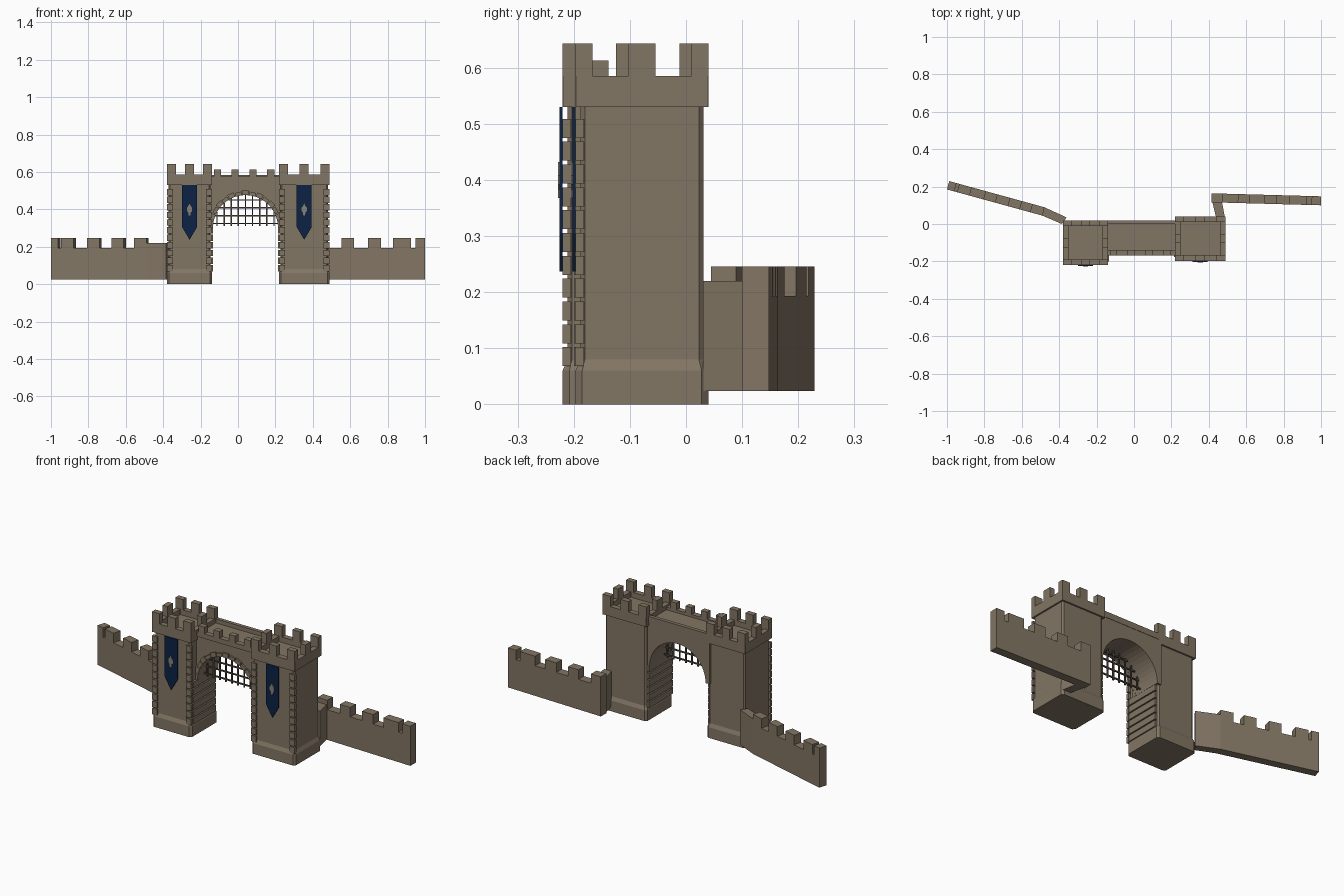
import bpy, bmesh, math
from mathutils import Vector

if "Cube" in bpy.data.objects:
    bpy.data.objects.remove(bpy.data.objects["Cube"])


def mat(name, col):
    m = bpy.data.materials.new(name)
    m.diffuse_color = (*col, 1)
    m.use_nodes = True
    m.node_tree.nodes["Principled BSDF"].inputs["Base Color"].default_value = m.diffuse_color
    return m


STONE = mat("stone", (0.225, 0.18, 0.128))
BLUE = mat("banner_blue", (0.004, 0.016, 0.06))
IRON = mat("dark_iron", (0.08, 0.065, 0.05))
PALE = mat("emblem_grey", (0.25, 0.225, 0.18))


def finish(bm, name, m):
    bmesh.ops.recalc_face_normals(bm, faces=bm.faces)
    me = bpy.data.meshes.new(name)
    bm.to_mesh(me)
    bm.free()
    me.materials.append(m)
    ob = bpy.data.objects.new(name, me)
    bpy.context.collection.objects.link(ob)
    return ob


def add_prism(bm, pts, offset):
    """Closed outline swept by an offset vector."""
    off = Vector(offset)
    a = [bm.verts.new(p) for p in pts]
    b = [bm.verts.new(Vector(p) + off) for p in pts]
    n = len(pts)
    bm.faces.new(a)
    bm.faces.new(b[::-1])
    for i in range(n):
        j = (i + 1) % n
        bm.faces.new((a[i], b[i], b[j], a[j]))


def add_box(bm, x0, x1, y0, y1, z0, z1):
    add_prism(bm, [(x0, y0, z0), (x1, y0, z0), (x1, y1, z0), (x0, y1, z0)], (0, 0, z1 - z0))


def loft(bm, rings):
    """Rings of chamfered rectangles: (x0, x1, y0, y1, chamfer, z)."""
    loops = []
    for x0, x1, y0, y1, c, z in rings:
        pts = [(x0 + c, y0), (x1 - c, y0), (x1, y0 + c), (x1, y1 - c),
               (x1 - c, y1), (x0 + c, y1), (x0, y1 - c), (x0, y0 + c)]
        loops.append([bm.verts.new((x, y, z)) for x, y in pts])
    bm.faces.new(loops[0][::-1])
    bm.faces.new(loops[-1])
    for a, b in zip(loops, loops[1:]):
        for i in range(8):
            j = (i + 1) % 8
            bm.faces.new((a[i], a[j], b[j], b[i]))


def tower(side, x0, x1, y0, y1, inner):
    # shaft with flared plinth
    s = 0.009
    shaft = (x0 + s, x1 - s, y0 + s, y1 - s, 0.008)
    bm = bmesh.new()
    loft(bm, [(x0, x1, y0, y1, 0.012, 0), (x0, x1, y0, y1, 0.012, 0.06),
              (*shaft, 0.08), (*shaft, 0.535)])
    finish(bm, side + "_tower_shaft", STONE)

    # crown: lower band, parapet and sunken roof
    t = 0.03
    bm = bmesh.new()
    c = 0.001
    loft(bm, [(x0, x1, y0, y1, c, 0.53), (x0, x1, y0, y1, c, 0.585),
              (x0 + t, x1 - t, y0 + t, y1 - t, c, 0.585),
              (x0 + t, x1 - t, y0 + t, y1 - t, c, 0.555)])
    finish(bm, side + "_tower_crown", STONE)

    # eight merlons, three along each side
    w = 0.048
    bm = bmesh.new()
    for i in range(3):
        for j in range(3):
            if i == 1 and j == 1:
                continue
            ax = x0 + (x1 - x0 - w) * i / 2
            ay = y0 + (y1 - y0 - w) * j / 2
            bx, by = ax + w, ay + w
            if i != 1:
                ax, bx = (x0, x0 + t) if i == 0 else (x1 - t, x1)
            if i != 1 and j != 1:      # corner merlons stay wide in x
                ax, bx = (x0, x0 + w) if i == 0 else (x1 - w, x1)
            if j != 1:
                ay, by = (y0, y0 + t) if j == 0 else (y1 - t, y1)
            add_box(bm, ax, bx, ay, by, 0.585, 0.643)
    finish(bm, side + "_tower_merlons", STONE)

    # corner stones on the front edges, long slabs on the passage side
    bm = bmesh.new()
    for k in range(11):
        z = 0.068 + k * 0.0407
        add_box(bm, x0, x0 + 0.032, y0, y0 + 0.015, z, z + 0.034)
        add_box(bm, x1 - 0.032, x1, y0, y0 + 0.015, z, z + 0.034)
        if z < 0.3:
            add_box(bm, inner - 0.012, inner + 0.012, y0 + 0.02, y1 - 0.02, z, z + 0.034)
    finish(bm, side + "_tower_corner_stones", STONE)

    # banner with pointed end and a small emblem plate
    cx = (x0 + x1) / 2
    bm = bmesh.new()
    out = [(-0.04, 0.53), (0.04, 0.53), (0.04, 0.305), (0, 0.237), (-0.04, 0.305)]
    add_prism(bm, [(cx + x, y0 - 0.005, z) for x, z in out], (0, 0.005, 0))
    finish(bm, side + "_banner", BLUE)
    bm = bmesh.new()
    out = [(0, 0.432), (0.006, 0.418), (0.014, 0.408), (0.014, 0.392), (0.006, 0.382), (0.005, 0.368),
           (-0.005, 0.368), (-0.006, 0.382), (-0.014, 0.392), (-0.014, 0.408), (-0.006, 0.418)]
    add_prism(bm, [(cx + x, y0 - 0.008, z) for x, z in out], (0, 0.003, 0))
    finish(bm, side + "_banner_emblem", PALE)


tower("left", -0.38, -0.138, -0.22, 0.018, -0.147)
tower("right", 0.218, 0.49, -0.197, 0.04, 0.227)

# gatehouse block with arched passage
CX, SPRING, R = 0.04, 0.302, 0.174
arc = [(CX + R * math.cos(a), SPRING + R * math.sin(a))
       for a in (math.pi * i / 24 for i in range(25))]
bm = bmesh.new()
outline = [(-0.16, SPRING), (-0.16, 0.56), (0.24, 0.56), (0.24, SPRING)] + arc
add_prism(bm, [(x, -0.16, z) for x, z in outline], (0, 0.178, 0))
finish(bm, "gatehouse_arch", STONE)

# gatehouse parapets and merlons
bm = bmesh.new()
add_box(bm, -0.14, 0.22, -0.168, -0.138, 0.548, 0.575)
add_box(bm, -0.14, 0.22, 0.0, 0.02, 0.55, 0.583)
for x in (-0.128, -0.034, 0.061, 0.156):
    add_box(bm, x, x + 0.038, -0.168, -0.138, 0.575, 0.613)
finish(bm, "gatehouse_parapet", STONE)

# wedge stones around the arch
bm = bmesh.new()
N = 15
for i in range(N):
    a0, a1 = (math.pi * (i + k) / N for k in (0.06, 0.94))
    r1 = 0.199 if i % 2 else 0.194
    pts = [(CX + r * math.cos(a), -0.169, SPRING + r * math.sin(a))
           for r, a in ((R, a0), (r1, a0), (r1, a1), (R, a1))]
    add_prism(bm, pts, (0, 0.02, 0))
finish(bm, "arch_stones", STONE)

# raised portcullis
bm = bmesh.new()
h = 0.0035
for i in range(-4, 5):
    x = CX + i * 0.038
    top = SPRING + math.sqrt(R * R - (x - CX) ** 2)
    add_box(bm, x - h, x + h, -0.11 - h, -0.11 + h, 0.31, top)
for z in (0.324, 0.366, 0.408, 0.45):
    half = math.sqrt(R * R - (z - SPRING) ** 2)
    add_box(bm, CX - half, CX + half, -0.11 - h, -0.11 + h, z - h, z + h)
finish(bm, "portcullis", IRON)


# curtain walls: straight run with merlons, given by x ranges
def curtain(name, p, q, half, merlons, link):
    p, q = Vector(p), Vector(q)
    d = (q - p).normalized()
    n = Vector((-d.y, d.x)) * half

    def run(a, b, z0, z1):
        c = [a + n, a - n, b - n, b + n]
        add_prism(bm, [(v.x, v.y, z0) for v in c], (0, 0, z1 - z0))

    at = lambda x: p + (q - p) * ((x - p.x) / (q.x - p.x))
    bm = bmesh.new()
    run(p, q, 0.024, 0.193)
    for a, b in merlons:
        run(at(a), at(b), 0.193, 0.246)
    finish(bm, name, STONE)
    # short plain link to the tower
    bm = bmesh.new()
    add_prism(bm, [(x, y, 0.024) for x, y in link], (0, 0, 0.196))
    finish(bm, name + "_link", STONE)


curtain("left_curtain_wall", (-0.484, 0.067), (-0.994, 0.207), 0.023,
        [(-0.994, -0.955), (-0.94, -0.873), (-0.80, -0.735), (-0.67, -0.605), (-0.55, -0.484)],
        [(-0.49, 0.045), (-0.385, 0.0), (-0.36, 0.035), (-0.478, 0.089)])
curtain("right_curtain_wall", (0.414, 0.14), (1.0, 0.124), 0.024,
        [(0.414, 0.475), (0.555, 0.62), (0.695, 0.765), (0.83, 0.925), (0.95, 1.0)],
        [(0.44, 0.03), (0.487, 0.03), (0.468, 0.13), (0.416, 0.13)])
